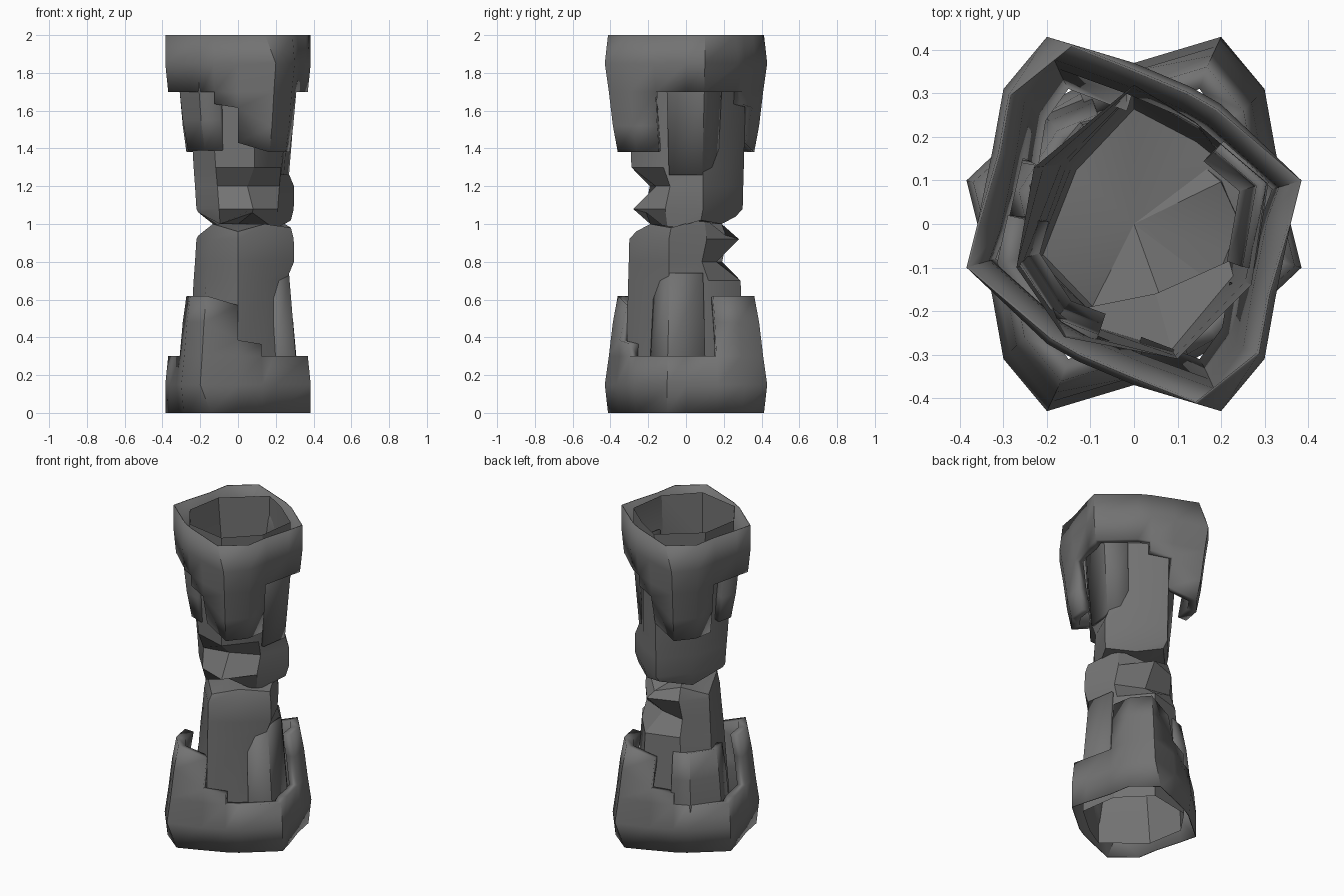
import bpy, math

if "Cube" in bpy.data.objects:
    bpy.data.objects.remove(bpy.data.objects["Cube"])

stone = bpy.data.materials.new("dark_stone")
stone.diffuse_color = (.17, .17, .17, 1)
stone.use_nodes = True
stone.node_tree.nodes["Principled BSDF"].inputs["Base Color"].default_value = stone.diffuse_color

def make(name, verts, faces, thickness=0):
    me = bpy.data.meshes.new(name)
    me.from_pydata(verts, [], faces)
    me.materials.append(stone)
    ob = bpy.data.objects.new("lower_" + name, me)
    bpy.context.collection.objects.link(ob)
    if thickness:
        # Wall thins out towards the open end
        g = ob.vertex_groups.new(name="wall")
        for i, v in enumerate(verts):
            g.add([i], .1 if v[2] == 0 else 1, 'REPLACE')
        m = ob.modifiers.new("wall", 'SOLIDIFY')
        m.thickness, m.offset, m.vertex_group = thickness, -1, "wall"
    bpy.ops.object.select_all(action='DESELECT')
    ob.select_set(True)
    bpy.context.view_layer.objects.active = ob
    bpy.ops.object.shade_smooth_by_angle(angle=math.radians(32))
    # Upper half is the lower half turned over about x
    up = ob.copy()
    up.name = "upper_" + name
    up.location.z = 2
    up.rotation_euler.x = math.pi
    bpy.context.collection.objects.link(up)

def grid_faces(n, levels, keep=lambda i, l: True, closed=True):
    return [(l*n+i, l*n+(i+1) % n, (l+1)*n+(i+1) % n, (l+1)*n+i)
            for l in range(levels-1) for i in range(n if closed else n-1) if keep(i, l)]

# Flared outer shell: two tall sections and two short ones
half = [(0, -.37), (.13, -.315), (.2, -.275), (.385, -.1), (.36, 0), (.325, .17), (.3, .31), (.2, .43)]
ring = half + [(-x, -y) for x, y in half]
verts = []
for z, s in [(0, .96), (.15, 1), (.3, .95), (.48, .9), (.62, .84)]:
    for i, (x, y) in enumerate(ring):
        j, k, h = i % 8, s, z
        if j in (3, 4):
            k = 1 if z < .3 else .96
        if j == 7 and z == 0:
            x *= .75
        if z == .48 and j < 2:
            h, k = .385 - .02*j, .95
        if z == .62 and j == 0:
            h = .57
        verts.append((x*k, y*k, h))
make("outer_shell", verts,
     grid_faces(16, 5, lambda i, l: l < 2 or i % 8 > 4 or (i % 8 == 0 and l == 2)), .055)

# Turned square column: bulged sides at the base, flatter at the jagged, closed neck
base = [(0, -.32), (.14, -.235), (.305, -.095), (.27, .14), (.1, .31), (-.16, .26), (-.27, .1), (-.23, -.13)]
neck = [(0, -.3), (.15, -.215), (.295, -.09), (.21, .11), (.08, .28), (-.1, .215), (-.22, .08), (-.14, -.14)]
rim = [.96, 1.0, .98, 1.03, .94, 1.0, .94, 1.0]
n = 8
verts = []
for z, t in [(0, 0), (.3, .25), (.7, .7), (.8, .85), (.92, 1)]:
    for i, (a, b) in enumerate(zip(base, neck)):
        x, y = a[0]*(1-t) + b[0]*t, a[1]*(1-t) + b[1]*t
        if i == 4 and z == .8:      # chipped corner
            x, y = .05, .16
        if i in (3, 5) and z == .8:
            y -= .03
        if i == 2 and z == .7:
            x = .255
        verts.append((x, y, z))
verts += [(x*.95, y*(.75 if i == 4 else .88), rim[i]) for i, (x, y) in enumerate(neck)]
verts.append((0, 0, 1.0))
faces = grid_faces(n, 6) + [(5*n+i, 5*n+(i+1) % n, 6*n) for i in range(n)]
make("inner_column", verts, faces)

# Stone slabs leaning on the column
def slab(name, pts, levels, thickness):
    verts = [(x*s, y*s, z) for z, s in levels for x, y in pts]
    make(name, verts, grid_faces(len(pts), len(levels), closed=False), thickness)

slab("back_slab", [(-.1, .3), (-.21, .255), (-.315, .09), (-.29, -.02)],
     [(.2, 1), (.3, .98), (.45, .93), (.61, .84)], .05)
slab("side_slab", [(.2, -.185), (.3, -.095), (.27, .1)],
     [(.2, 1.03), (.3, 1.02), (.74, .9)], .03)
